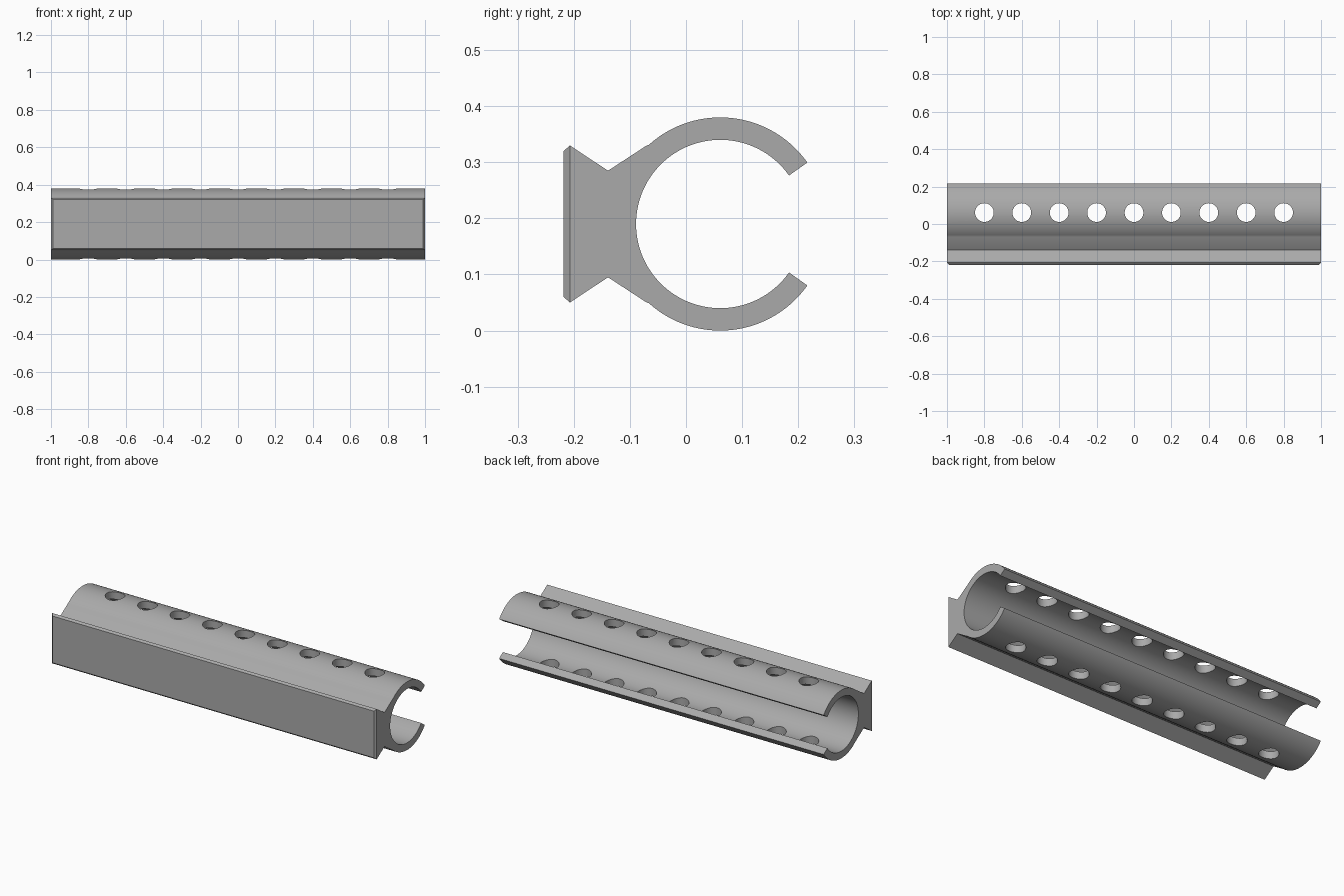
import bpy, bmesh, math
from mathutils import Matrix

if "Cube" in bpy.data.objects:
    bpy.data.objects.remove(bpy.data.objects["Cube"])

CY, CZ = 0.061, 0.19          # tube axis
R_OUT, R_IN = 0.19, 0.15
GAP = 35.2                    # half angle of the slot, degrees
ROOT = 132                    # where the rail meets the tube


def arc(r, a0, a1, n):
    return [(CY + r * math.cos(math.radians(a0 + (a1 - a0) * i / n)),
             CZ + r * math.sin(math.radians(a0 + (a1 - a0) * i / n)))
            for i in range(n + 1)]


# Cross-section: slotted tube with a dovetail rail on the front
rail_top = [(-0.07, 0.33), (-0.139, 0.285), (-0.207, 0.33)]
rail_bottom = [(y, 2 * CZ - z) for y, z in reversed(rail_top)]
profile = (arc(R_OUT, GAP, ROOT, 32) + rail_top + rail_bottom
           + arc(R_OUT, 360 - ROOT, 360 - GAP, 32)
           + arc(R_IN, 360 - GAP, GAP, 96))

bm = bmesh.new()
cap = bm.faces.new([bm.verts.new((-1, y, z)) for y, z in profile])
ext = bmesh.ops.extrude_face_region(bm, geom=[cap], use_keep_orig=True)
for v in ext["geom"]:
    if isinstance(v, bmesh.types.BMVert):
        v.co.x = 1
bmesh.ops.recalc_face_normals(bm, faces=bm.faces)

# Chamfered front plate
front = min(bm.faces, key=lambda f: f.calc_center_median().y)
raised = bmesh.ops.extrude_discrete_faces(bm, faces=[front])["faces"][0]
for v in raised.verts:
    v.co.x -= math.copysign(0.01, v.co.x)
    v.co.y = -0.218
    v.co.z -= math.copysign(0.01, v.co.z - CZ)
bmesh.ops.recalc_face_normals(bm, faces=bm.faces)

mesh = bpy.data.meshes.new("slotted_tube_rail")
bm.to_mesh(mesh)
bm.free()
tube = bpy.data.objects.new("slotted_tube_rail", mesh)
bpy.context.collection.objects.link(tube)

# Row of round holes through top and bottom
bm = bmesh.new()
for i in range(9):
    bmesh.ops.create_cone(bm, cap_ends=True, segments=48, radius1=0.05,
                          radius2=0.05, depth=0.6,
                          matrix=Matrix.Translation((-0.8 + 0.2 * i, CY, CZ)))
cut_mesh = bpy.data.meshes.new("hole_cutter")
bm.to_mesh(cut_mesh)
bm.free()
cutter = bpy.data.objects.new("hole_cutter", cut_mesh)
cutter.hide_render = True
bpy.context.collection.objects.link(cutter)

grey = bpy.data.materials.new("mid_grey")
grey.diffuse_color = (0.4, 0.4, 0.4, 1)
grey.use_nodes = True
grey.node_tree.nodes["Principled BSDF"].inputs["Base Color"].default_value = grey.diffuse_color
mesh.materials.append(grey)
cut_mesh.materials.append(grey)

mod = tube.modifiers.new("holes", "BOOLEAN")
mod.operation = "DIFFERENCE"
mod.solver = "EXACT"
mod.object = cutter
bpy.context.view_layer.objects.active = tube
tube.select_set(True)
bpy.ops.object.modifier_apply(modifier=mod.name)
bpy.data.objects.remove(cutter)
bpy.ops.object.shade_smooth_by_angle(angle=math.radians(25))
